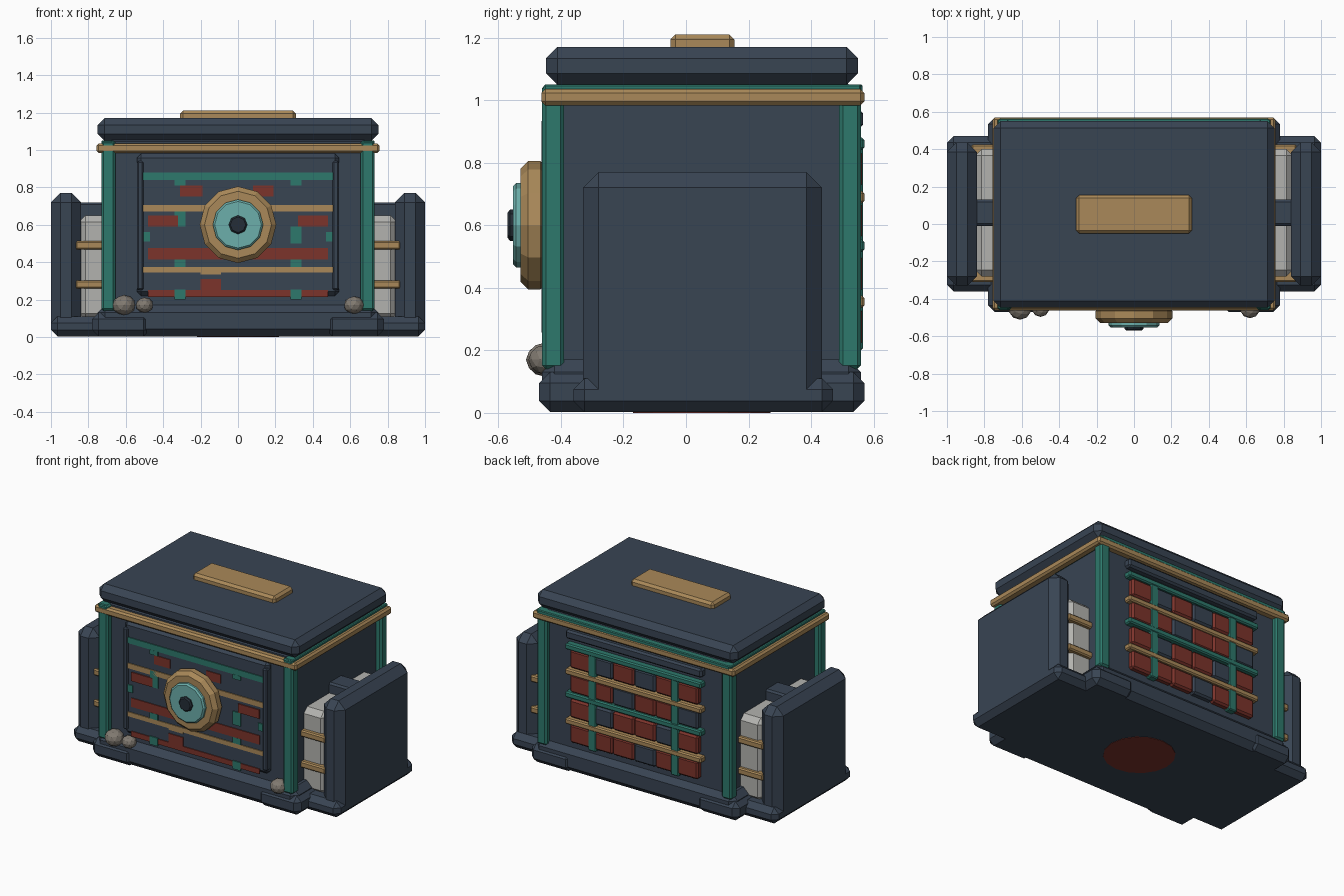
import bpy
import bmesh
import math
from mathutils import Matrix, Vector

default_cube = bpy.data.objects.get("Cube")
if default_cube:
    bpy.data.objects.remove(default_cube, do_unlink=True)


def make_material(name, red, green, blue):
    material = bpy.data.materials.new(name)
    material.use_nodes = True
    colour = (red, green, blue, 1)
    material.diffuse_color = colour
    material.node_tree.nodes["Principled BSDF"].inputs["Base Color"].default_value = colour
    return material


navy = make_material("navy slate", .04, .058, .086)
brass = make_material("brass", .40, .25, .10)
teal = make_material("deep teal", .027, .19, .15)
aqua = make_material("pale aqua", .15, .43, .41)
brick = make_material("brick red", .20, .033, .024)
silver = make_material("light grey", .45, .45, .43)
stone = make_material("warm stone", .22, .195, .165)
ink = make_material("dark ink", .018, .027, .038)


def finish(name, mesh_data, material):
    mesh = bpy.data.meshes.new(name)
    mesh_data.to_mesh(mesh)
    mesh_data.free()
    mesh.materials.append(material)
    part = bpy.data.objects.new(name, mesh)
    bpy.context.collection.objects.link(part)
    return part


def chamfer(mesh_data, edges, width):
    if width:
        bmesh.ops.bevel(mesh_data, geom=edges, offset=width, segments=1,
                        profile=.5, affect='EDGES', clamp_overlap=True)


def box(name, xs, ys, zs, material, bevel=0.0):
    spans = (xs, ys, zs)
    centre = Vector([sum(s) / 2 for s in spans])
    size = Vector([s[1] - s[0] for s in spans])
    mesh_data = bmesh.new()
    matrix = Matrix.Translation(centre) @ Matrix.Diagonal(size).to_4x4()
    bmesh.ops.create_cube(mesh_data, size=1, matrix=matrix)
    chamfer(mesh_data, mesh_data.edges[:], bevel)
    return finish(name, mesh_data, material)


def pair(name, xs, ys, zs, material, bevel=0.0):
    # xs is given for the left (+x) side
    box("left_" + name, xs, ys, zs, material, bevel)
    box("right_" + name, (-xs[1], -xs[0]), ys, zs, material, bevel)


def disc(name, radius, depth, location, material, sides=12, bevel=0.0, facing_front=True):
    mesh_data = bmesh.new()
    matrix = Matrix.Translation(location)
    if facing_front:
        matrix = matrix @ Matrix.Rotation(math.pi / 2, 4, 'X')
    bmesh.ops.create_cone(mesh_data, cap_ends=True, segments=sides, radius1=radius,
                          radius2=radius, depth=depth, matrix=matrix)
    rims = [e for e in mesh_data.edges if any(len(f.verts) > 4 for f in e.link_faces)]
    chamfer(mesh_data, rims, bevel)
    return finish(name, mesh_data, material)


# Base with corner feet and side footings
box("base", (-.75, .75), (-.46, .56), (.003, .17), navy, .04)
for end, depth in (("front", (-.47, -.2)), ("back", (.3, .57))):
    pair(end + "_corner_foot", (.47, .78), depth, (.003, .13), navy, .035)
pair("side_footing", (.6, 1), (-.36, .47), (.003, .11), navy, .035)
disc("underside_disc", .22, .006, (0, .05, .003), brick, 16, 0, False)

# Body and corner posts
box("body", (-.69, .69), (-.42, .525), (.12, 1.06), navy, .015)
for end, depth in (("front", (-.46, -.39)), ("back", (.49, .56))):
    pair(end + "_post", (.655, .73), depth, (.14, 1.05), teal, .012)
pair("top_rail", (.67, .73), (-.455, .56), (1.0, 1.05), teal, .005)
box("back_top_rail", (-.72, .72), (.52, .565), (1.0, 1.05), teal, .005)

# Brass band around the top
pair("side_band", (.7, .757), (-.46, .57), (.983, 1.035), brass, .012)
for end, depth in (("front", (-.462, -.40)), ("back", (.51, .57))):
    box(end + "_band", (-.757, .757), depth, (.983, 1.035), brass, .012)

# Lid and handle
box("lid", (-.75, .75), (-.447, .55), (1.05, 1.17), navy, .036)
box("lid_handle", (-.31, .31), (-.05, .155), (1.15, 1.21), brass, .016)

# Side tanks, straps and guard panels
pair("tank", (.6, .85), (-.28, .4), (.09, .65), silver, .035)
for level, height in (("lower", .28), ("upper", .49)):
    pair(level + "_strap", (.62, .87), (-.31, .425), (height - .022, height + .022), brass, .008)
pair("tank_bracket", (.66, .9), (-.01, .13), (.6, .72), navy, .012)
pair("guard_panel", (.84, 1), (-.33, .435), (.003, .77), navy, .05)

# Front panel with a raised edge
box("front_panel", (-.54, .54), (-.452, -.38), (.22, .98), navy, .022)
pair("panel_edge", (.505, .54), (-.462, -.41), (.25, .94), navy, .008)

# Painted stripes and bricks on the front panel
plates = [
    ("top_stripe", (-.51, .51), (.84, .88), teal),
    ("upper_stripe", (-.51, .51), (.67, .705), brass),
    ("lower_stripe", (-.51, .51), (.345, .375), brass),
    ("lower_stripe_patch", (-.2, -.09), (.335, .345), brass),
    ("long_brick", (-.48, .48), (.415, .475), brick),
    ("low_brick", (-.2, -.09), (.25, .31), brick),
    ("bottom_brick", (-.48, .48), (.215, .25), brick),
    ("left_top_brick", (.08, .19), (.75, .81), brick),
    ("right_top_brick", (-.31, -.19), (.75, .81), brick),
    ("right_upright", (-.34, -.28), (.59, .7), teal),
]
for name, xs, zs, material in plates:
    box("front_" + name, xs, (-.458, -.45), zs, material)
for name, xs, zs, material in (
        ("middle_brick", (.32, .48), (.59, .65), brick),
        ("middle_stub", (.47, .505), (.51, .56), teal),
        ("top_upright", (.28, .34), (.81, .84), teal),
        ("low_upright", (.28, .34), (.375, .415), teal),
        ("bottom_upright", (.28, .34), (.2, .255), teal)):
    pair("front_" + name, xs, (-.459, -.45), zs, material)
box("front_left_upright", (.28, .34), (-.459, -.45), (.5, .59), teal)

# Medallion
wheel = (0, -.485, .6)
disc("medallion_rim", .205, .09, wheel, brass, 12, .025)
disc("medallion_face", .135, .04, (0, -.533, .6), aqua, 12, .01)
disc("medallion_hub", .05, .04, (0, -.55, .6), ink, 8, .008)

# Brickwork on the back: each row reads from left to right, R red, D dark
rows = ((.78, "RDRDRR"), (.615, "RRDRRD"), (.445, "RDRRDR"), (.275, "RRRDRR"))
for number, (height, pattern) in enumerate(rows):
    width = .96 / len(pattern)
    for column, letter in enumerate(pattern):
        start = .48 - column * width
        box(f"back_brick_{number}_{column}", (start - width, start), (.48, .562),
            (height - .062, height + .062), brick if letter == "R" else navy, .012)

# Bars across the back
for number, height in enumerate((.86, .69, .535, .355)):
    box(f"back_bar_{number}", (-.51, .51), (.5, .57), (height - .02, height + .02),
        brass if number % 2 else teal, .008)
pair("back_upright", (.28, .34), (.5, .566), (.2, .86), teal, .006)
box("back_top_ledge", (-.51, .51), (.5, .566), (.91, .97), navy, .012)

# Stones resting on the front of the base
for name, x, radius in (("large_stone", -.61, .062), ("small_stone", -.5, .047),
                        ("lone_stone", .62, .054)):
    mesh_data = bmesh.new()
    matrix = Matrix.Translation((x, -.45, .17)) @ Matrix.Diagonal((1, 1, .88, 1))
    bmesh.ops.create_icosphere(mesh_data, subdivisions=2, radius=radius, matrix=matrix)
    finish(name, mesh_data, stone)
